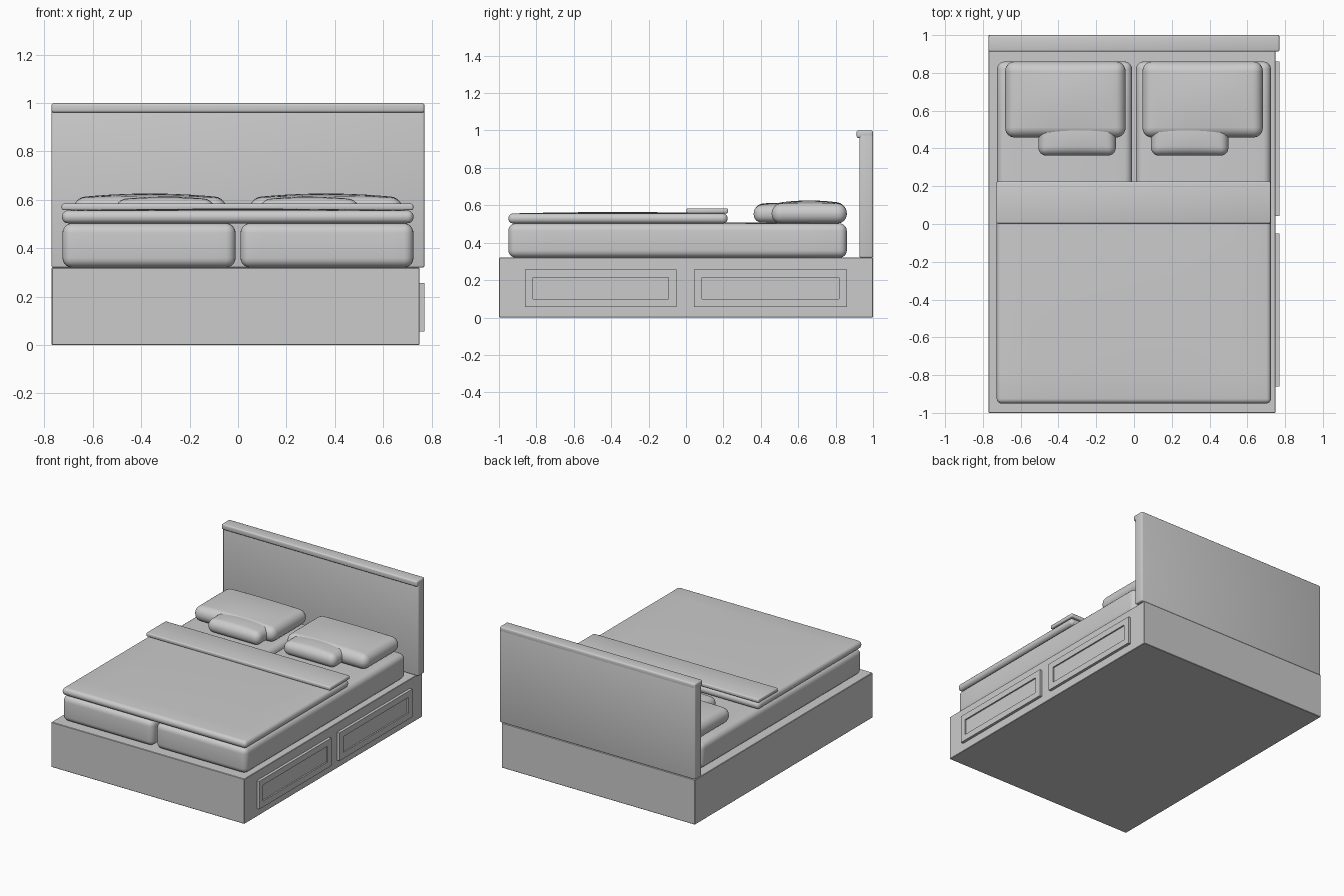
import bpy, bmesh, math

if "Cube" in bpy.data.objects:
    bpy.data.objects.remove(bpy.data.objects["Cube"])


def slab(name, x, y, z, bevel=0.0, segs=4, dome=0.0, cuts=8):
    """Rounded box between (min, max) ranges, optionally with a gently domed top."""
    lo, hi = (x[0], y[0], z[0]), (x[1], y[1], z[1])
    bm = bmesh.new()
    bmesh.ops.create_cube(bm, size=1)
    for v in bm.verts:
        v.co = [lo[i] if v.co[i] < 0 else hi[i] for i in range(3)]
    if bevel:
        bmesh.ops.bevel(bm, geom=bm.edges[:], offset=bevel, segments=segs,
                        profile=0.5, affect='EDGES', clamp_overlap=True)
    if dome:
        for axis in (0, 1):
            for i in range(1, cuts):
                co, no = [0, 0, 0], [0, 0, 0]
                no[axis] = 1
                co[axis] = lo[axis] + (hi[axis] - lo[axis]) * i / cuts
                bmesh.ops.bisect_plane(bm, geom=bm.verts[:] + bm.edges[:] + bm.faces[:],
                                       plane_co=co, plane_no=no)
        mid = (z[0] + z[1]) / 2
        for v in bm.verts:
            if v.co.z > mid:
                u = (2 * v.co.x - x[0] - x[1]) / (x[1] - x[0])
                w = (2 * v.co.y - y[0] - y[1]) / (y[1] - y[0])
                k = (v.co.z - mid) / (z[1] - mid)
                v.co.z += dome * k * max(0, 1 - u * u) * max(0, 1 - w * w)
    bmesh.ops.recalc_face_normals(bm, faces=bm.faces[:])
    me = bpy.data.meshes.new(name)
    bm.to_mesh(me)
    bm.free()
    ob = bpy.data.objects.new(name, me)
    bpy.context.collection.objects.link(ob)
    bpy.ops.object.select_all(action='DESELECT')
    ob.select_set(True)
    bpy.context.view_layer.objects.active = ob
    bpy.ops.object.shade_smooth_by_angle(angle=math.radians(35))
    return ob


# Base and headboard
slab("bed_base", (-0.77, 0.75), (-1, 1), (0, 0.32), 0.003, 1)
slab("headboard", (-0.77, 0.77), (0.928, 1), (0.32, 0.98), 0.008, 3)
slab("headboard_cap", (-0.77, 0.77), (0.912, 1), (0.96, 1), 0.01, 3)

# Bedding pairs: mattress, pillow and small cushion on each side
for side, s in (("left", -1), ("right", 1)):
    def span(a, b, shift=0.0):
        return tuple(sorted((s * a + shift, s * b + shift)))
    slab("mattress_" + side, span(0.01, 0.725), (-0.95, 0.86), (0.32, 0.503),
         0.04, 5, dome=0.006)
    slab("pillow_" + side, span(0.045, 0.682), (0.458, 0.86), (0.503, 0.608),
         0.05, 6, dome=0.018)
    slab("cushion_" + side, span(0.093, 0.503, -0.003), (0.362, 0.57), (0.508, 0.6),
         0.042, 6, dome=0.013)

# Duvet with folded top band
slab("duvet", (-0.727, 0.725), (-0.95, 0.222), (0.503, 0.556), 0.025, 5, dome=0.008)
slab("duvet_fold", (-0.728, 0.724), (0.003, 0.225), (0.557, 0.584), 0.008, 3)

# Drawer fronts on the right side: panel with a raised frame
for label, y0, y1 in (("front", -0.86, -0.05), ("rear", 0.042, 0.86)):
    z0, z1, w = 0.057, 0.256, 0.043
    slab("drawer_panel_" + label, (0.74, 0.76), (y0, y1), (z0, z1), 0.002, 1)
    for part, yr, zr in (("bottom", (y0, y1), (z0, z0 + w)),
                         ("top", (y0, y1), (z1 - w, z1)),
                         ("stile_a", (y0, y0 + w), (z0 + w, z1 - w)),
                         ("stile_b", (y1 - w, y1), (z0 + w, z1 - w))):
        slab("drawer_frame_%s_%s" % (part, label), (0.75, 0.77), yr, zr)
